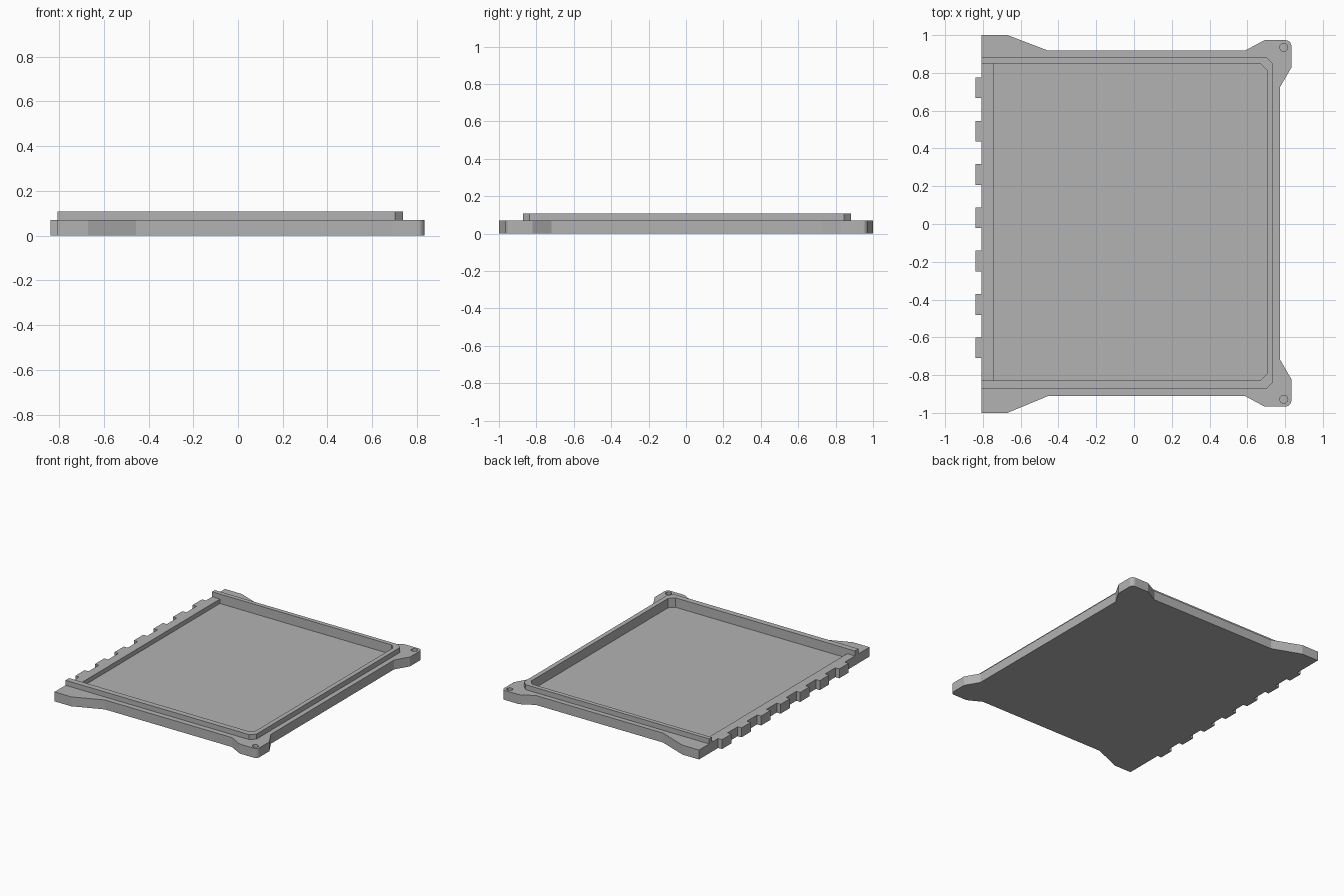
import bpy
import bmesh
from math import sin, cos, pi

PLATE_TOP, RIM_TOP, FLOOR = 0.07, 0.107, 0.037
LEFT = -0.807

cube = bpy.data.objects.get("Cube")
if cube:
    bpy.data.objects.remove(cube, do_unlink=True)

grey = bpy.data.materials.new("plain grey")
grey.use_nodes = True
grey.diffuse_color = (0.45, 0.45, 0.45, 1)
grey.node_tree.nodes["Principled BSDF"].inputs["Base Color"].default_value = grey.diffuse_color


def prism(name, outline, z0, z1):
    """Extrude a flat outline upwards from z0 to z1."""
    bm = bmesh.new()
    face = bm.faces.new([bm.verts.new((x, y, z0)) for x, y in outline])
    top = bmesh.ops.extrude_face_region(bm, geom=[face])["geom"]
    bmesh.ops.translate(bm, vec=(0, 0, z1 - z0),
                        verts=[v for v in top if isinstance(v, bmesh.types.BMVert)])
    bmesh.ops.recalc_face_normals(bm, faces=bm.faces)
    mesh = bpy.data.meshes.new(name)
    bm.to_mesh(mesh)
    bm.free()
    mesh.materials.append(grey)
    obj = bpy.data.objects.new(name, mesh)
    bpy.context.collection.objects.link(obj)
    return obj


def arc(cx, cy, r, start, end, steps):
    """Points along a circular arc, angles in turns."""
    angles = [2 * pi * (start + (end - start) * i / steps) for i in range(steps + 1)]
    return [(cx + r * cos(a), cy + r * sin(a)) for a in angles]


def combine(target, tool, operation):
    mod = target.modifiers.new(tool.name, 'BOOLEAN')
    mod.operation, mod.solver, mod.object = operation, 'EXACT', tool
    tool.hide_render = True
    tool.hide_viewport = True


def chamfered_end(right, back, front, c=0.035):
    """Front to back along a right-hand end with chamfered corners."""
    return [(right - c, front), (right, front + c), (right, back - c), (right - c, back)]


def side(shift):
    """Wide foot, slim side and rounded screw ear, for the back edge."""
    pts = [(LEFT, 1.0), (-0.67, 1.0), (-0.455, 0.918 - shift), (0.588, 0.918 - shift),
           (0.69, 0.973 - shift)]
    pts += arc(0.803, 0.943 - shift, 0.03, 0.25, 0, 6)
    return pts + [(0.833, 0.828 - shift), (0.773, 0.725 - shift)]


# Base plate outline, with the hinge teeth along the left edge
outline = side(0) + [(x, -y) for x, y in reversed(side(0.007))]
for i in range(7):
    y = -0.655 + 0.2293 * i
    outline += [(LEFT, y - 0.055), (-0.839, y - 0.055),
                (-0.839, y + 0.055), (LEFT, y + 0.055)]
plate = prism("base_plate", outline, 0, PLATE_TOP)

# Shallow tray sunk into the plate
inner = chamfered_end(0.703, 0.849, -0.829)
tray = prism("tray_cutter", [(-0.743, -0.829)] + inner + [(-0.743, 0.849)], FLOOR, 0.2)
combine(plate, tray, 'DIFFERENCE')

# Blind screw holes in the ears
for name, y in (("back_hole_cutter", 0.935), ("front_hole_cutter", -0.928)):
    hole = prism(name, arc(0.793, y, 0.021, 0, 1, 24)[:-1], 0.03, 0.2)
    combine(plate, hole, 'DIFFERENCE')

# Raised rim on three sides, open on the hinge side
outer = chamfered_end(0.737, 0.881, -0.871)
rim = prism("raised_rim", [(LEFT, -0.871)] + outer + [(LEFT, 0.881), (LEFT, 0.849)]
            + inner[::-1] + [(LEFT, -0.829)], FLOOR, RIM_TOP)
combine(plate, rim, 'UNION')
